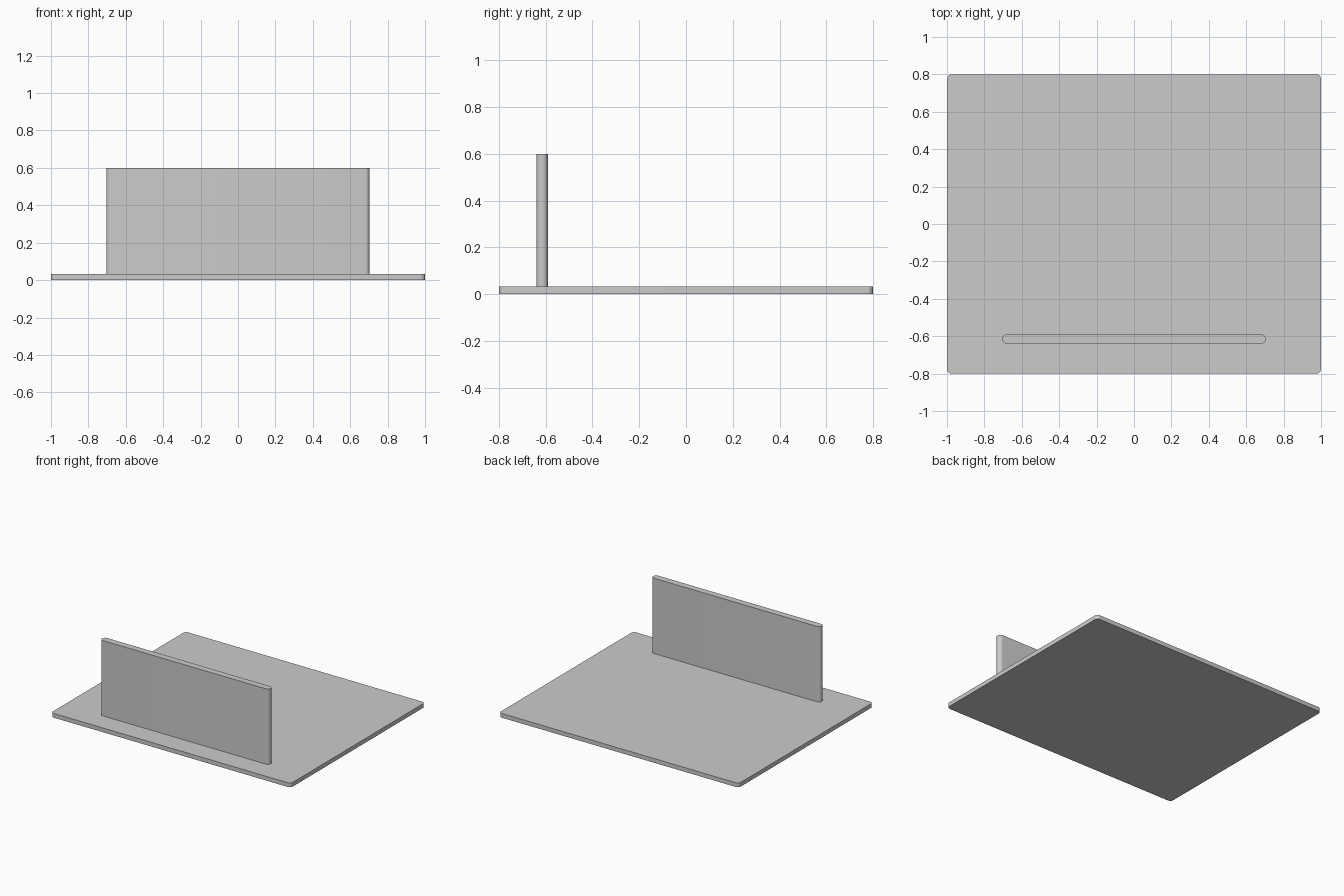
import bpy, bmesh
from math import cos, sin, pi

cube = bpy.data.objects.get("Cube")
if cube:
    bpy.data.objects.remove(cube, do_unlink=True)

grey = bpy.data.materials.new("plain grey")
grey.use_nodes = True
colour = (0.6, 0.6, 0.6, 1)
grey.diffuse_color = colour
grey.node_tree.nodes["Principled BSDF"].inputs["Base Color"].default_value = colour


def rounded_slab(name, half_x, half_y, radius, z0, z1, y=0, steps=8):
    """Extrude a rectangle with rounded vertical corners from z0 to z1."""
    bm = bmesh.new()
    corners = [(1, 1), (-1, 1), (-1, -1), (1, -1)]
    ring = []
    for i, (sx, sy) in enumerate(corners):
        for k in range(steps + 1):
            a = (i + k / steps) * pi / 2
            ring.append(bm.verts.new((sx * (half_x - radius) + radius * cos(a),
                                      y + sy * (half_y - radius) + radius * sin(a), z0)))
    base = bm.faces.new(ring)
    top = bmesh.ops.extrude_face_region(bm, geom=[base], use_keep_orig=True)
    verts = [g for g in top["geom"] if isinstance(g, bmesh.types.BMVert)]
    bmesh.ops.translate(bm, verts=verts, vec=(0, 0, z1 - z0))
    bmesh.ops.remove_doubles(bm, verts=bm.verts, dist=0.0001)
    bmesh.ops.recalc_face_normals(bm, faces=bm.faces)
    mesh = bpy.data.meshes.new(name)
    bm.to_mesh(mesh)
    bm.free()
    mesh.materials.append(grey)
    obj = bpy.data.objects.new(name, mesh)
    bpy.context.collection.objects.link(obj)
    bpy.ops.object.select_all(action='DESELECT')
    obj.select_set(True)
    bpy.context.view_layer.objects.active = obj
    bpy.ops.object.shade_smooth_by_angle()
    return obj


# Flat base with small rounded corners
rounded_slab("base_plate", 1.0, 0.8, 0.025, 0, 0.032)

# Upright panel with fully rounded ends
rounded_slab("upright_panel", 0.704, 0.025, 0.0249, 0.032, 0.6, y=-0.615)
